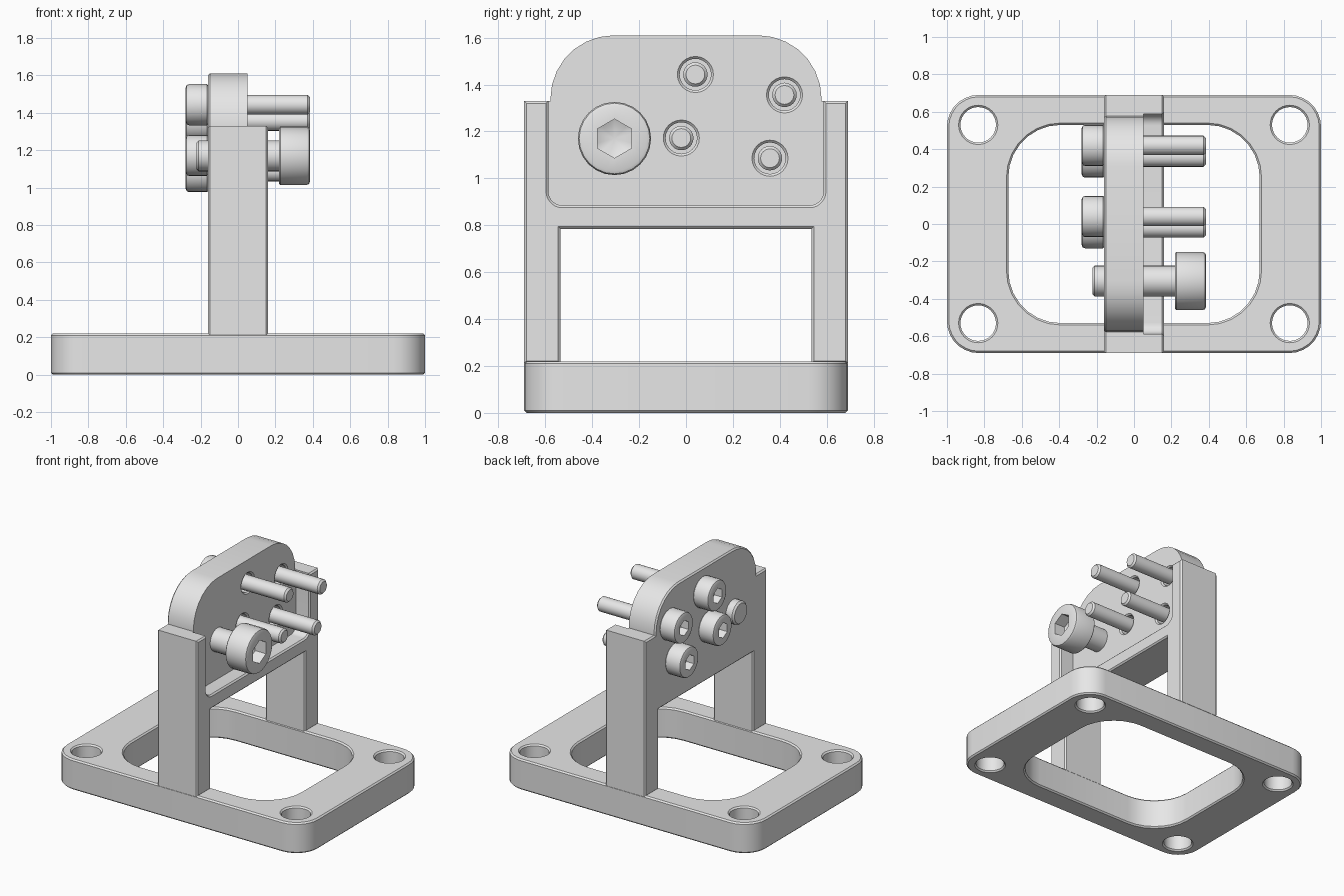
import bpy
import bmesh
import math
from mathutils import Vector

cube = bpy.data.objects.get("Cube")
if cube:
    bpy.data.objects.remove(cube, do_unlink=True)

grey = bpy.data.materials.new("light grey metal")
grey.use_nodes = True
grey.diffuse_color = (0.8, 0.8, 0.8, 1)
grey.node_tree.nodes["Principled BSDF"].inputs["Base Color"].default_value = (0.8, 0.8, 0.8, 1)

parts = []
BEVEL = 0.01


def finish(bm, name):
    bmesh.ops.recalc_face_normals(bm, faces=bm.faces)
    mesh = bpy.data.meshes.new(name)
    bm.to_mesh(mesh)
    bm.free()
    mesh.materials.append(grey)
    obj = bpy.data.objects.new(name, mesh)
    bpy.context.collection.objects.link(obj)
    parts.append(obj)


def rounded(corners, steps=7):
    """Counter-clockwise outline from (a, b, fillet radius) corners."""
    out = []
    for i, (a, b, r) in enumerate(corners):
        p = Vector((a, b))
        if r == 0:
            out.append(p)
            continue
        u = (Vector(corners[i - 1][:2]) - p).normalized()
        v = (Vector(corners[(i + 1) % len(corners)][:2]) - p).normalized()
        centre = p + (u + v) * r          # right-angled corners
        for k in range(steps + 1):
            t = k / steps * math.pi / 2
            out.append(centre - v * r * math.cos(t) - u * r * math.sin(t))
    return out


def box(w, h, r):
    return rounded([(-w, -h, r), (w, -h, r), (w, h, r), (-w, h, r)])


def circle(a, b, r, n=32):
    return [Vector((a + r * math.cos(k * math.tau / n), b + r * math.sin(k * math.tau / n)))
            for k in range(n)]


def inset(points, d):
    out = []
    for i, p in enumerate(points):
        e1 = (p - points[i - 1]).normalized()
        e2 = (points[(i + 1) % len(points)] - p).normalized()
        n1, n2 = Vector((-e1.y, e1.x)), Vector((-e2.y, e2.x))
        out.append(p + (n1 + n2) * d / (1 + n1.dot(n2)))
    return out


def bridge(bm, r1, r2):
    n = len(r1)
    for i in range(n):
        j = (i + 1) % n
        bm.faces.new((r1[i], r1[j], r2[j], r2[i]))


def slab(name, loops, axis, lo, hi, bevel_lo, bevel_hi):
    """Prism with chamfered rims; the first loop is the outside, the rest are holes."""
    bm = bmesh.new()
    ends = ([], [])
    for k, loop in enumerate(loops):
        sign = 1 if k == 0 else -1
        b_hi = BEVEL if k else bevel_hi
        levels = [(lo + bevel_lo, 0), (hi - b_hi, 0)]
        if bevel_lo:
            levels.insert(0, (lo, bevel_lo))
        if b_hi:
            levels.append((hi, b_hi))
        rings = []
        for t, d in levels:
            pts = inset(loop, sign * d)
            rings.append([bm.verts.new((p.x, p.y, t) if axis == "z" else (t, p.x, p.y))
                          for p in pts])
        for r1, r2 in zip(rings, rings[1:]):
            bridge(bm, r1, r2)
        for end, ring in zip(ends, (rings[0], rings[-1])):
            end += [bm.edges.get((ring[i - 1], ring[i])) for i in range(len(ring))]
    for end in ends:
        bmesh.ops.triangle_fill(bm, edges=end, use_beauty=True)
    finish(bm, name)


def screw(name, x, direction, y, z, head_r, head_len, shaft_r, length, hex_r, depth):
    """Socket-head screw along x, made of rings from the socket tip to the shaft end."""
    n, c, e = 24, 0.018, 0.012
    profile = [(depth, hex_r, True), (0, hex_r, True), (0, head_r - c, False),
               (c * 0.3, head_r - c * 0.3, False), (c, head_r, False),
               (head_len - e / 2, head_r, False), (head_len, head_r - e / 2, False),
               (head_len, shaft_r, False), (length - e, shaft_r, False),
               (length, shaft_r - e, False)]
    bm = bmesh.new()
    rings = []
    for t, r, is_hex in profile:
        ring = []
        for k in range(n):
            a = k * math.tau / n
            q = r
            if is_hex:
                q = r * math.cos(math.pi / 6) / math.cos(a % (math.pi / 3) - math.pi / 6)
            ring.append(bm.verts.new((x + direction * t, y + q * math.sin(a), z + q * math.cos(a))))
        rings.append(ring)
    for r1, r2 in zip(rings, rings[1:]):
        bridge(bm, r1, r2)
    bm.faces.new(rings[-1])
    # drilled point at the bottom of the socket
    tip = bm.verts.new((x + direction * (depth + hex_r * 0.4), y, z))
    for i in range(n):
        bm.faces.new((rings[0][i - 1], rings[0][i], tip))
    finish(bm, name)


# Base frame with a large opening and four mounting holes
holes = [circle(sx * 0.833, sy * 0.53, 0.095) for sx in (-1, 1) for sy in (-1, 1)]
slab("base_frame", [box(1, 0.69, 0.17), box(0.672, 0.53, 0.28)] + holes,
     "z", 0, 0.22, BEVEL, BEVEL)

# Upright: legs joined by a crossbar, shared by the back plate and the front rim
W, LEG, FOOT, BAR, SHOULDER = 0.69, 0.535, 0.212, 0.785, 1.33
legs = [(-W, FOOT, 0), (-LEG, FOOT, 0), (-LEG, BAR, 0), (LEG, BAR, 0), (LEG, FOOT, 0),
        (W, FOOT, 0), (W, SHOULDER, 0)]
arch = [(0.578, SHOULDER, 0), (0.578, 1.61, 0.27), (-0.578, 1.61, 0.27),
        (-0.578, SHOULDER, 0), (-W, SHOULDER, 0)]
pocket = [(0.587, SHOULDER, 0), (0.587, 0.885, 0.06), (-0.587, 0.885, 0.06),
          (-0.587, SHOULDER, 0), (-W, SHOULDER, 0)]

screw_spots = [(0.04, 1.443), (0.42, 1.356), (-0.02, 1.172), (0.358, 1.086)]
clearance = [circle(y, z, 0.067, 24) for y, z in screw_spots]
slab("upright_back_plate", [rounded(legs + arch)] + clearance, "x", -0.16, 0.05, BEVEL, 0)
slab("upright_front_rim", [rounded(legs + pocket)], "x", 0.05, 0.16, 0, BEVEL)

# Four small screws from the back, one large screw from the front
for i, (y, z) in enumerate(screw_spots):
    screw(f"small_screw_{i + 1}", -0.28, 1, y, z, 0.11, 0.12, 0.052, 0.664, 0.055, 0.06)
screw("large_screw", 0.385, -1, -0.305, 1.17, 0.156, 0.165, 0.083, 0.607, 0.083, 0.085)

# Smooth the round surfaces, keep the edges sharp
bpy.ops.object.select_all(action="DESELECT")
for obj in parts:
    obj.select_set(True)
bpy.context.view_layer.objects.active = parts[0]
bpy.ops.object.shade_smooth_by_angle(angle=math.radians(30))
